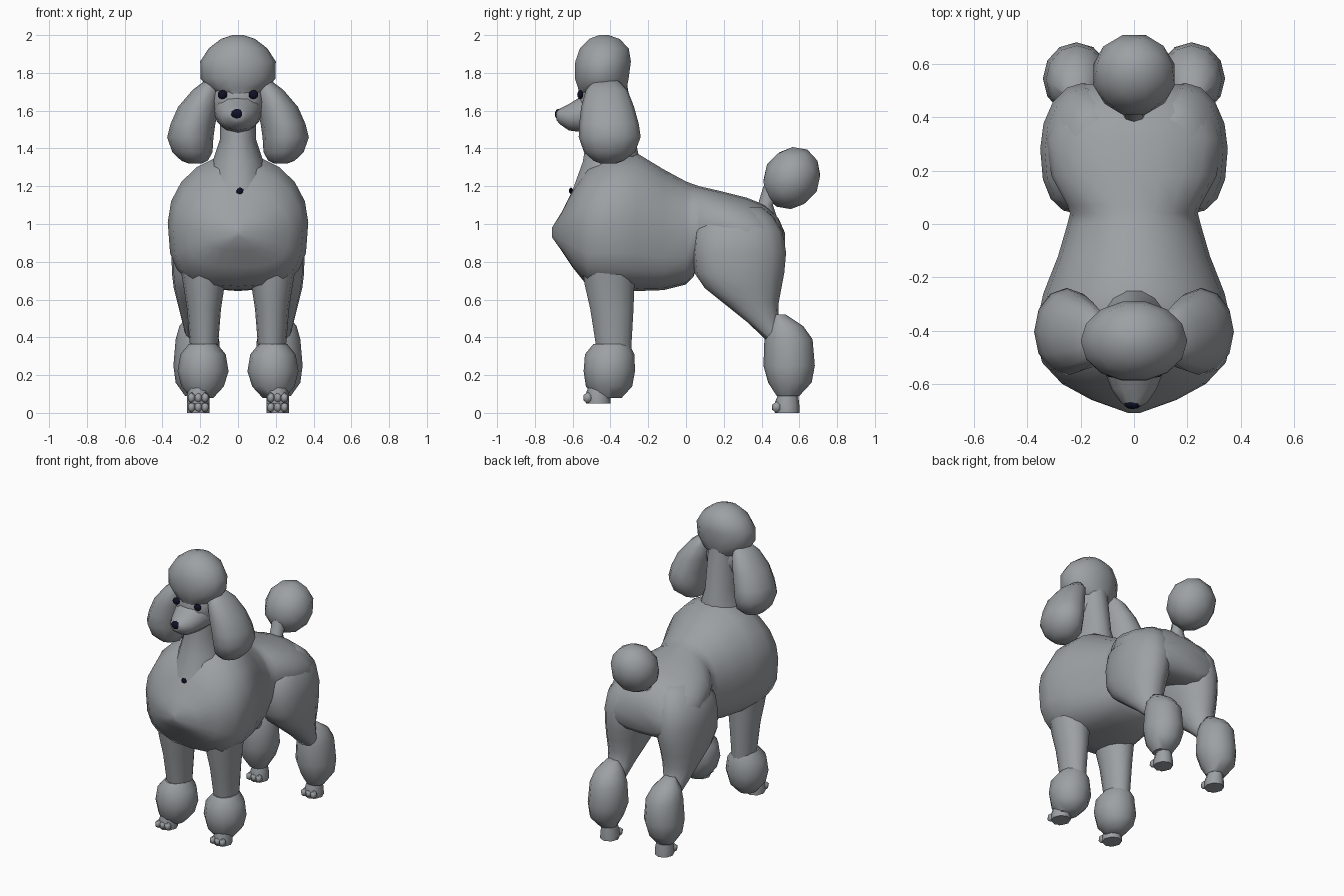
import bpy, bmesh, math
from mathutils import Matrix, Vector


def material(name, rgb):
    m = bpy.data.materials.new(name)
    m.diffuse_color = (*rgb, 1)
    return m


COAT = material("grey coat", (0.335, 0.355, 0.37))
DARK = material("dark nose and eyes", (0.005, 0.005, 0.02))


def finish(bm, name, mat, angle=50):
    bmesh.ops.recalc_face_normals(bm, faces=bm.faces)
    me = bpy.data.meshes.new(name)
    bm.to_mesh(me)
    bm.free()
    me.materials.append(mat)
    ob = bpy.data.objects.new(name, me)
    bpy.context.collection.objects.link(ob)
    bpy.ops.object.select_all(action='DESELECT')
    ob.select_set(True)
    bpy.context.view_layer.objects.active = ob
    bpy.ops.object.shade_smooth_by_angle(angle=math.radians(angle))
    return ob


def loft(name, rings, axis='Z', side=1, n=14, low=2.0, mat=COAT):
    """Rings are (position, x min, x max, v min, v max); v is y for axis Z, z for axis Y."""
    bm = bmesh.new()
    loops = []
    for p, x0, x1, v0, v1 in rings:
        loop = []
        for i in range(n):
            a = 2 * math.pi * i / n
            c, s = math.cos(a), math.sin(a)
            e = 2 / (low if s < 0 else 2.0)
            u = math.copysign(abs(c) ** e, c)
            v = math.copysign(abs(s) ** e, s)
            x = side * ((x0 + x1) / 2 + u * (x1 - x0) / 2)
            w = (v0 + v1) / 2 + v * (v1 - v0) / 2
            loop.append(bm.verts.new((x, w, p) if axis == 'Z' else (x, p, w)))
        loops.append(loop)
    for a, b in zip(loops, loops[1:]):
        for i in range(n):
            j = (i + 1) % n
            bm.faces.new((a[i], a[j], b[j], b[i]))
    bm.faces.new(loops[0])
    bm.faces.new(loops[-1])
    return finish(bm, name, mat)


def pom(name, centre, radii, sub=2, mat=COAT, tilt=0):
    bm = bmesh.new()
    m = Matrix.Translation(Vector(centre)) @ Matrix.Rotation(tilt, 4, 'X') @ Matrix.Diagonal((*radii, 1))
    bmesh.ops.create_icosphere(bm, subdivisions=sub, radius=1, matrix=m)
    return finish(bm, name, mat)


# Torso: deep rounded mane at the front, clipped loin, broad rump
torso = [(-.71, .02, .93, .98), (-.66, .16, .86, 1.06), (-.60, .27, .77, 1.18),
         (-.52, .345, .67, 1.30), (-.40, .372, .65, 1.37), (-.26, .34, .645, 1.375),
         (-.12, .285, .65, 1.29), (0, .25, .68, 1.225), (.04, .24, .72, 1.21),
         (.07, .25, .83, 1.20), (.18, .31, .82, 1.175), (.32, .33, .78, 1.14),
         (.42, .30, .75, 1.10), (.49, .25, .76, 1.03), (.525, .19, .80, .95)]
loft("torso", [(y, -w, w, a, b) for y, w, a, b in torso], 'Y', n=20, low=3.0)

# Neck
loft("neck", [(1.18, -.17, .17, -.605, -.22), (1.33, -.135, .135, -.55, -.24),
              (1.45, -.095, .095, -.53, -.265), (1.75, -.095, .095, -.52, -.31)])

# Head
pom("skull", (0, -.45, 1.65), (.145, .125, .16), 2)
loft("topknot", [(1.67, -.09, .09, -.56, -.33), (1.72, -.16, .16, -.575, -.31),
                 (1.77, -.198, .198, -.592, -.30), (1.86, -.20, .20, -.59, -.288),
                 (1.93, -.155, .155, -.565, -.30), (1.98, -.09, .09, -.515, -.35),
                 (2.0, -.03, .03, -.46, -.41)])
loft("muzzle", [(-.46, -.13, .13, 1.48, 1.73), (-.54, -.115, .115, 1.485, 1.685),
                (-.62, -.085, .085, 1.495, 1.635), (-.67, -.05, .05, 1.53, 1.61),
                (-.685, -.025, .025, 1.55, 1.60)], 'Y', n=12)
pom("nose", (-.005, -.675, 1.582), (.033, .02, .028), 2, DARK)
pom("chest_spot", (.01, -.608, 1.175), (.022, .012, .02), 1, DARK)

# Tail
loft("tail_stem", [(1.04, -.06, .06, .34, .48), (1.10, -.045, .045, .38, .46),
                   (1.20, -.05, .05, .41, .53)], n=8)
pom("tail_pom", (0, .56, 1.243), (.16, .15, .172), 2, tilt=-.5)

for side, tag in ((1, "right"), (-1, "left")):
    # Face and ears
    pom(f"eye_{tag}", (side * .082, -.56, 1.685), (.026, .016, .024), 2, DARK)
    loft(f"ear_{tag}", [(1.77, .10, .16, -.48, -.37), (1.71, .09, .24, -.53, -.31),
                        (1.62, .10, .317, -.555, -.275), (1.53, .12, .357, -.565, -.25),
                        (1.46, .13, .375, -.568, -.24), (1.38, .135, .348, -.54, -.27),
                        (1.335, .16, .30, -.49, -.33), (1.32, .19, .26, -.45, -.37)],
         side=side, n=12)
    # Front leg
    loft(f"front_leg_{tag}", [(.85, .04, .32, -.56, -.26), (.68, .07, .29, -.54, -.27),
                              (.55, .09, .27, -.51, -.275), (.30, .11, .25, -.47, -.29)],
         side=side)
    loft(f"front_leg_pom_{tag}", [(.365, .11, .26, -.49, -.30), (.31, .065, .305, -.535, -.273),
                                  (.22, .05, .32, -.542, -.27), (.14, .075, .30, -.53, -.285),
                                  (.08, .13, .25, -.48, -.34)], side=side, n=12)
    # Hind leg: wide thigh narrowing to the hock
    loft(f"thigh_{tag}", [(1.09, .08, .22, .20, .40), (1.04, .04, .28, .10, .46),
                          (.96, .03, .335, .045, .51), (.85, .03, .352, .035, .53),
                          (.74, .05, .35, .045, .52), (.66, .075, .34, .10, .505),
                          (.58, .10, .32, .20, .49), (.48, .13, .295, .325, .49),
                          (.38, .15, .27, .43, .56)], side=side, n=16, low=2.5)
    loft(f"hind_leg_pom_{tag}", [(.52, .18, .26, .46, .53), (.46, .13, .31, .43, .62),
                                 (.39, .10, .33, .415, .67), (.25, .09, .342, .41, .682),
                                 (.16, .12, .33, .435, .665), (.09, .16, .28, .48, .60)],
         side=side, n=12)
    # Paws with three toes each
    for part, y, z in (("front_paw", -.47, .05), ("hind_paw", .53, 0)):
        loft(f"{part}_{tag}", [(z, .15, .27, y - .06, y + .07), (z + .04, .15, .27, y - .065, y + .07),
                               (z + .13, .17, .25, y - .03, y + .06)], side=side, n=8)
        for i in (-1, 0, 1):
            pom(f"{part}_toe_{tag}_{i + 2}", (side * .21 + i * .036, y - .05, z + .03),
                (.022, .028, .03), 1)
